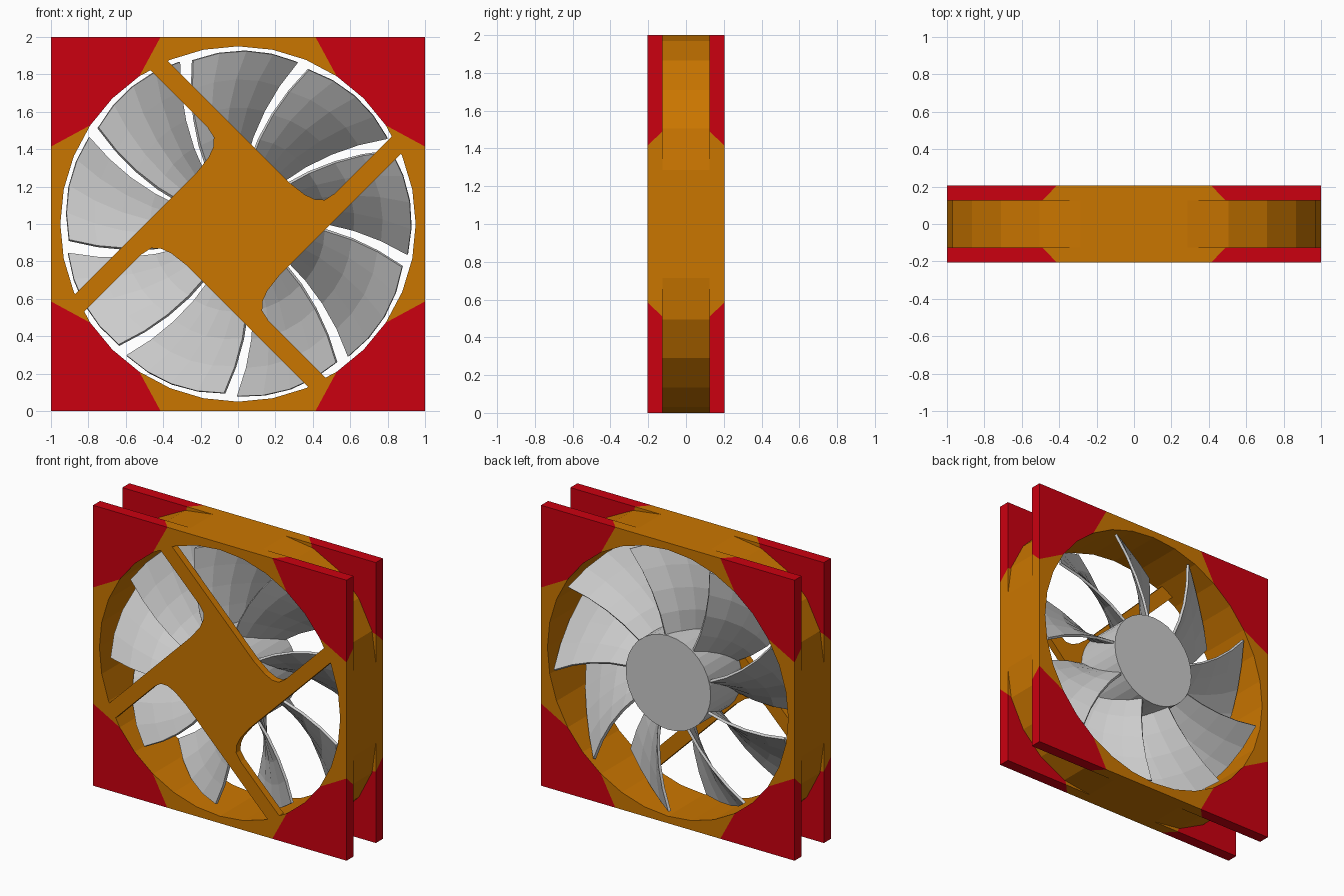
import bpy
import bmesh
from math import sin, cos, pi, radians

if "Cube" in bpy.data.objects:
    bpy.data.objects.remove(bpy.data.objects["Cube"])


def material(name, rgb):
    m = bpy.data.materials.new(name)
    m.diffuse_color = (*rgb, 1)
    m.use_nodes = True
    m.node_tree.nodes["Principled BSDF"].inputs["Base Color"].default_value = m.diffuse_color
    return m


brown = material("tan_brown", (0.59, 0.18, 0.0))
red = material("red_rubber", (0.60, 0.0, 0.005))

D, F = 0.205, 0.125      # outer half depth, inner face of the flanges
R = 0.95                 # bore radius


def rot(pts, deg):
    c, s = cos(radians(deg)), sin(radians(deg))
    return [(c * a - s * b, s * a + c * b) for a, b in pts]


def arc(r, a0, a1, n):
    return [(r * cos(radians(a0 + (a1 - a0) * i / n)),
             r * sin(radians(a0 + (a1 - a0) * i / n))) for i in range(n + 1)]


def loft(bm, front, y0, back, y1, sides=None, caps=True):
    """Join two outlines (counter-clockwise seen from the front)."""
    n = len(front)
    A = [bm.verts.new((a, y0, 1 + b)) for a, b in front]
    B = [bm.verts.new((a, y1, 1 + b)) for a, b in back]
    if caps:
        bm.faces.new(A)
        bm.faces.new(B[::-1])
    for i in (range(n) if sides is None else sides):
        j = (i + 1) % n
        bm.faces.new((A[j], A[i], B[i], B[j]))


def finish(bm, name, mat=None):
    me = bpy.data.meshes.new(name)
    bm.to_mesh(me)
    bm.free()
    ob = bpy.data.objects.new(name, me)
    bpy.context.collection.objects.link(ob)
    if mat:
        me.materials.append(mat)
    return ob


# Frame: brown flange sides, bore wall and rounded-square outer shell
def side_outline(w):
    return [(1, -w), (1, w)] + arc(R, 33.75, -33.75, 6)


def corner_outline(w):
    return [(1, w), (1, 1), (w, 1)] + arc(R, 56.25, 33.75, 2)


def flange_pair(bm, outline, sides):
    for k in range(4):
        wide = rot(outline(0.414), 90 * k)
        narrow = rot(outline(0.49), 90 * k)
        loft(bm, wide, -D, narrow, -F, sides)
        loft(bm, narrow, F, wide, D, sides)


bm = bmesh.new()
flange_pair(bm, side_outline, [0])
bore = arc(R, 360, 0, 32)[:-1]
loft(bm, bore, -D, bore, D, caps=False)
shell = []
for k in range(4):
    shell += rot([(1, -.285), (1, .285), (.97, .505), (.865, .71), (.71, .865), (.505, .97)], 90 * k)
loft(bm, shell, -F, shell, F, caps=False)
finish(bm, "frame", brown)

# Red corner pads
bm = bmesh.new()
flange_pair(bm, corner_outline, [0, 1])
finish(bm, "corner_pads", red)

# Motor mount: square plate with four pinwheel struts
arm = [(.35, .885), (.25, .918), (.25, .48), (.237, .42), (.20, .385), (.14, .363), (.03, .35)]
mount = []
for k in range(4):
    mount += rot(arm, 45 + 90 * k)
bm = bmesh.new()
loft(bm, mount, -D, mount, -0.155)
finish(bm, "motor_mount", brown)

# Rotor hub
bm = bmesh.new()
disc = arc(0.335, 0, 360, 32)[:-1]
loft(bm, disc, -0.15, disc, 0.20)
finish(bm, "rotor_hub")

# Nine swept, cambered blades
NR, NT = 4, 4
bm = bmesh.new()
for k in range(9):
    grid = []
    for i in range(NR + 1):
        row = []
        for j in range(NT + 1):
            t = j / NT
            tip = 0.922 + 0.012 * sin(pi * t) - 0.014 * t
            r = 0.32 + (tip - 0.32) * i / NR
            a = radians(29.3 + 40 * k + 24 * (0.95 - r) + 35.2 * t)
            y = 0.185 - 0.325 * t - 0.03 * sin(pi * t)
            row.append(bm.verts.new((r * cos(a), y, 1 + r * sin(a))))
        grid.append(row)
    for i in range(NR):
        for j in range(NT):
            bm.faces.new((grid[i][j], grid[i + 1][j], grid[i + 1][j + 1], grid[i][j + 1]))
blades = finish(bm, "fan_blades")
sol = blades.modifiers.new("thickness", 'SOLIDIFY')
sol.thickness = 0.018
sol.offset = 0
